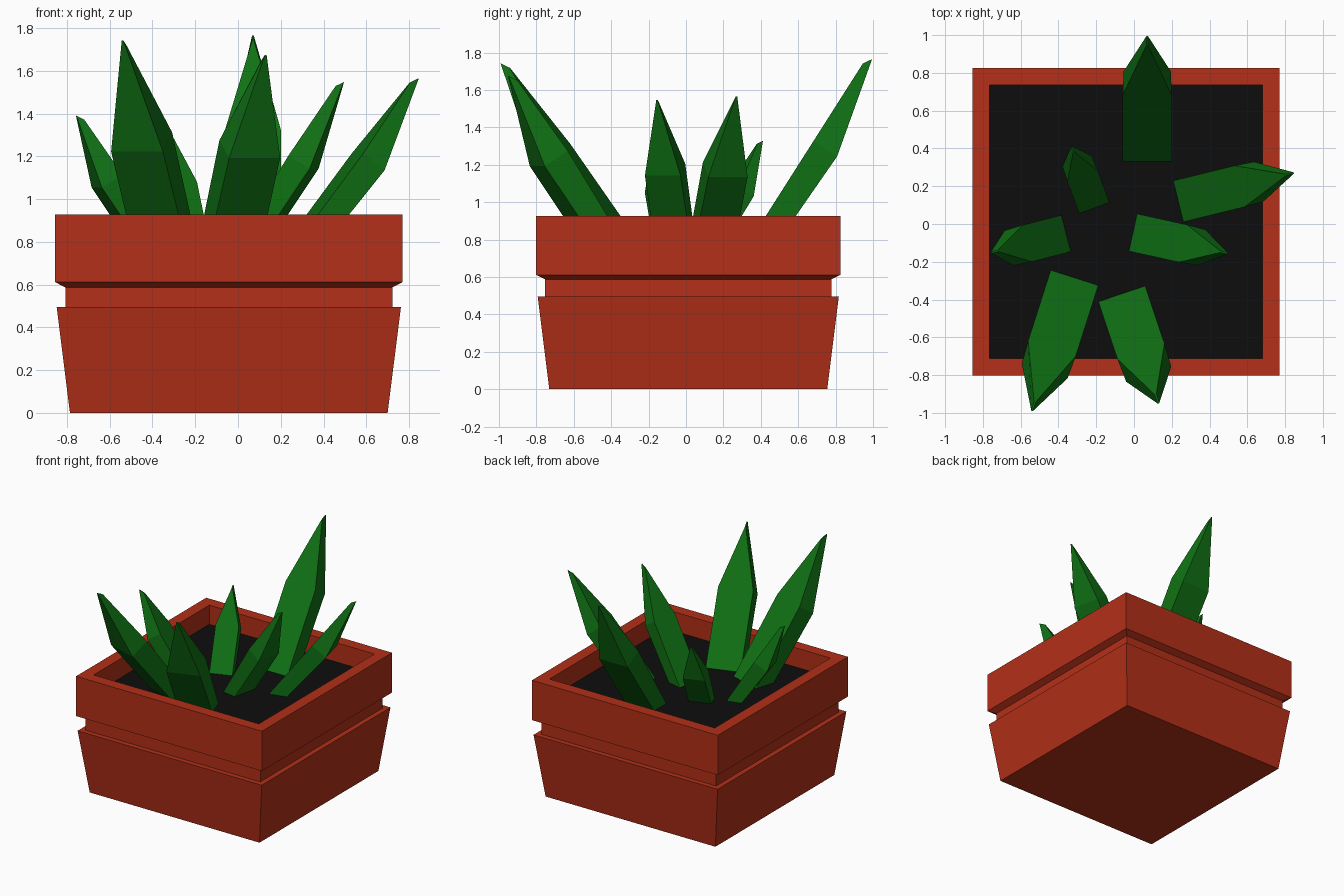
import bpy
from mathutils import Vector

if "Cube" in bpy.data.objects:
    bpy.data.objects.remove(bpy.data.objects["Cube"])

CX, CY = -0.043, 0.012   # pot centre
SOIL_Z = 0.775


def material(name, rgb):
    m = bpy.data.materials.new(name)
    m.diffuse_color = (*rgb, 1)
    m.use_nodes = True
    m.node_tree.nodes["Principled BSDF"].inputs["Base Color"].default_value = m.diffuse_color
    return m


def mesh_object(name, verts, faces, mat):
    me = bpy.data.meshes.new(name)
    me.from_pydata(verts, [], faces)
    me.materials.append(mat)
    ob = bpy.data.objects.new(name, me)
    bpy.context.collection.objects.link(ob)
    return ob


def loft(name, rings, mat, cap_end=True):
    """Skin a list of four-point rings, capping the first and optionally the last."""
    verts = [p for r in rings for p in r]
    faces = [(3, 2, 1, 0)]
    for k in range(len(rings) - 1):
        a, b = 4 * k, 4 * k + 4
        for i in range(4):
            j = (i + 1) % 4
            faces.append((a + i, a + j, b + j, b + i))
    if cap_end:
        n = len(verts)
        faces.append((n - 4, n - 3, n - 2, n - 1))
    return mesh_object(name, verts, faces, mat)


def square(h, z):
    return [(CX - h, CY - h, z), (CX + h, CY - h, z),
            (CX + h, CY + h, z), (CX - h, CY + h, z)]


terracotta = material("terracotta", (0.45, 0.029, 0.009))
earth = material("earth", (0.004, 0.004, 0.004))
green = material("leaf_green", (0.005, 0.165, 0.007))

# Square pot: tapered body, recessed band, thick rim, inner wall
profile = [(0.743, 0), (0.805, 0.495), (0.765, 0.495), (0.765, 0.587),
           (0.813, 0.612), (0.813, 0.927), (0.723, 0.927), (0.723, SOIL_Z)]
loft("pot", [square(h, z) for h, z in profile], terracotta, cap_end=False)

# Soil surface
mesh_object("soil", square(0.723, SOIL_Z), [(0, 1, 2, 3)], earth)


# Leaf: box-section blade, widest at the knee, pinched to a short edge at the tip
def leaf(name, base, tip, width):
    b = Vector((*base, SOIL_Z))
    outer_tip = Vector(tip)
    out = (outer_tip - b) * Vector((1, 1, 0)).length / 1.0
    out = Vector((outer_tip.x - b.x, outer_tip.y - b.y, 0)).normalized()
    inner_tip = outer_tip - (out * 0.19 + Vector((0, 0, 0.09))) * width
    axis = inner_tip - b
    side = Vector((-out.y, out.x, 0))
    back = axis.cross(side).normalized()
    if back.dot(out) < 0:
        back = -back

    def ring(t, thick, outer_w):
        c = b + axis * t
        s, o = side * width / 2, back * thick * width
        return [c - s, c + o - s * outer_w, c + o + s * outer_w, c + s]

    e = side * 0.004
    end = [inner_tip - e, outer_tip - e, outer_tip + e, inner_tip + e]
    loft(name, [ring(0, 0.48, 0.98), ring(0.57, 0.58, 0.96), end], green)


leaves = {
    "leaf_back": ((0.07, 0.33), (0.07, 0.995, 1.765), 0.26),
    "leaf_front_left": ((-0.315, -0.285), (-0.54, -0.99, 1.742), 0.265),
    "leaf_front_right": ((-0.065, -0.37), (0.13, -0.95, 1.675), 0.262),
    "leaf_right_large": ((0.235, 0.12), (0.845, 0.27), 0.225),
    "leaf_right_small": ((-0.005, -0.045), (0.495, -0.155), 0.203),
    "leaf_left": ((-0.36, -0.05), (-0.757, -0.152), 0.20),
    "leaf_back_left": ((-0.21, 0.085), (-0.33, 0.41), 0.171),
}
heights = {"leaf_right_large": 1.565, "leaf_right_small": 1.547,
           "leaf_left": 1.39, "leaf_back_left": 1.327}
for name, (base, tip, width) in leaves.items():
    if len(tip) == 2:
        tip = (*tip, heights[name])
    leaf(name, base, tip, width)
